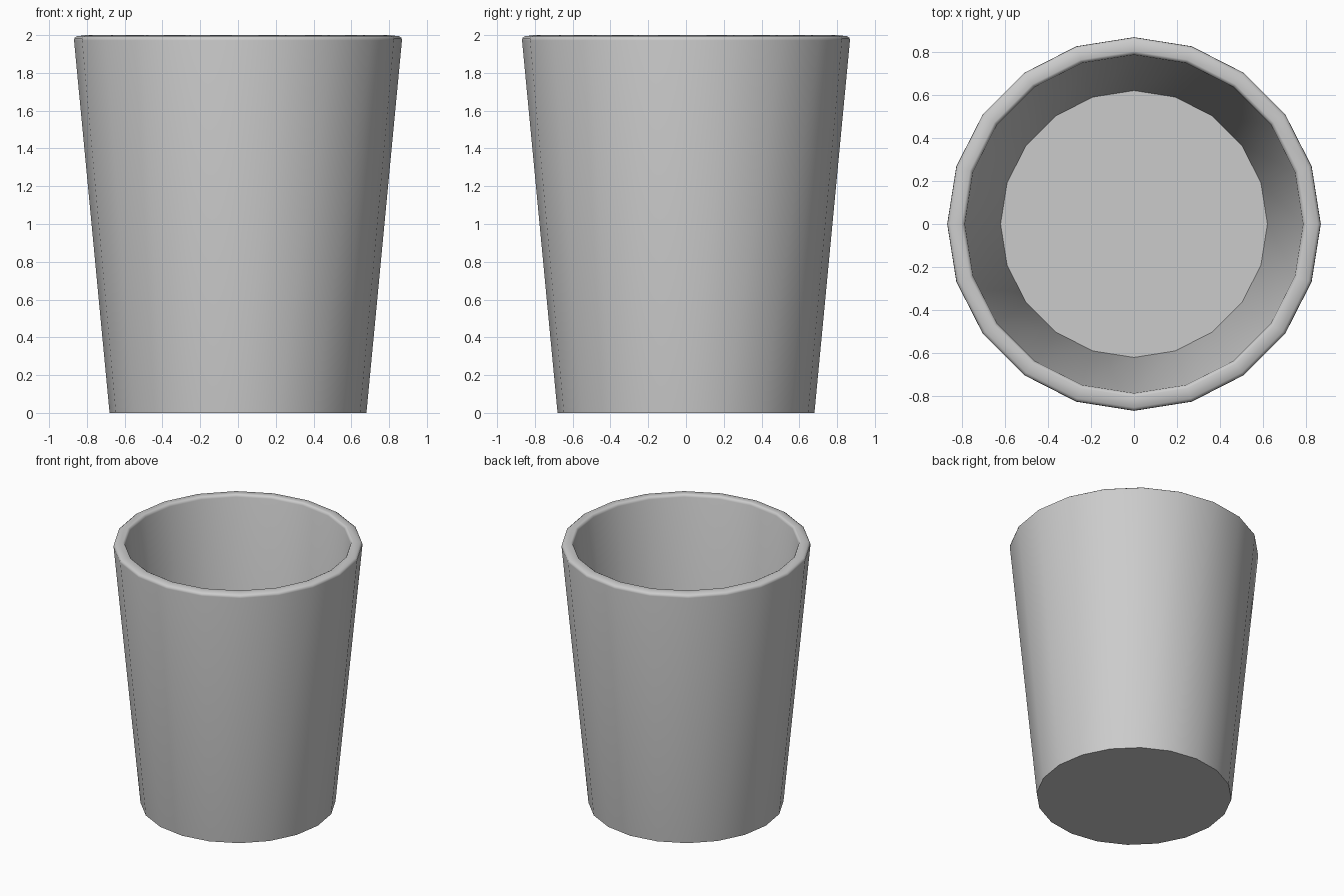
import bpy, bmesh, math

if "Cube" in bpy.data.objects:
    bpy.data.objects.remove(bpy.data.objects["Cube"])

SIDES = 20

# Cup section (radius, height): outer wall, rounded rim, inner wall, floor edge
profile = [(0.68, 0.0), (0.868, 1.972), (0.866, 1.985), (0.853, 1.994),
           (0.802, 2.0), (0.791, 1.994), (0.786, 1.98), (0.62, 0.058)]

bm = bmesh.new()
rings = []
for r, z in profile:
    rings.append([bm.verts.new((r * math.cos(2 * math.pi * i / SIDES),
                                r * math.sin(2 * math.pi * i / SIDES), z))
                  for i in range(SIDES)])

# Walls and rim
for a, b in zip(rings, rings[1:]):
    for i in range(SIDES):
        j = (i + 1) % SIDES
        bm.faces.new((a[i], a[j], b[j], b[i]))

# Underside and inside floor
bm.faces.new(rings[0][::-1])
bm.faces.new(rings[-1])
bmesh.ops.recalc_face_normals(bm, faces=bm.faces[:])

mesh = bpy.data.meshes.new("cup")
bm.to_mesh(mesh)
bm.free()
cup = bpy.data.objects.new("cup", mesh)
bpy.context.collection.objects.link(cup)

# Smooth walls and rim, crisp base and floor edges
bpy.context.view_layer.objects.active = cup
cup.select_set(True)
bpy.ops.object.shade_smooth_by_angle(angle=math.radians(60))
